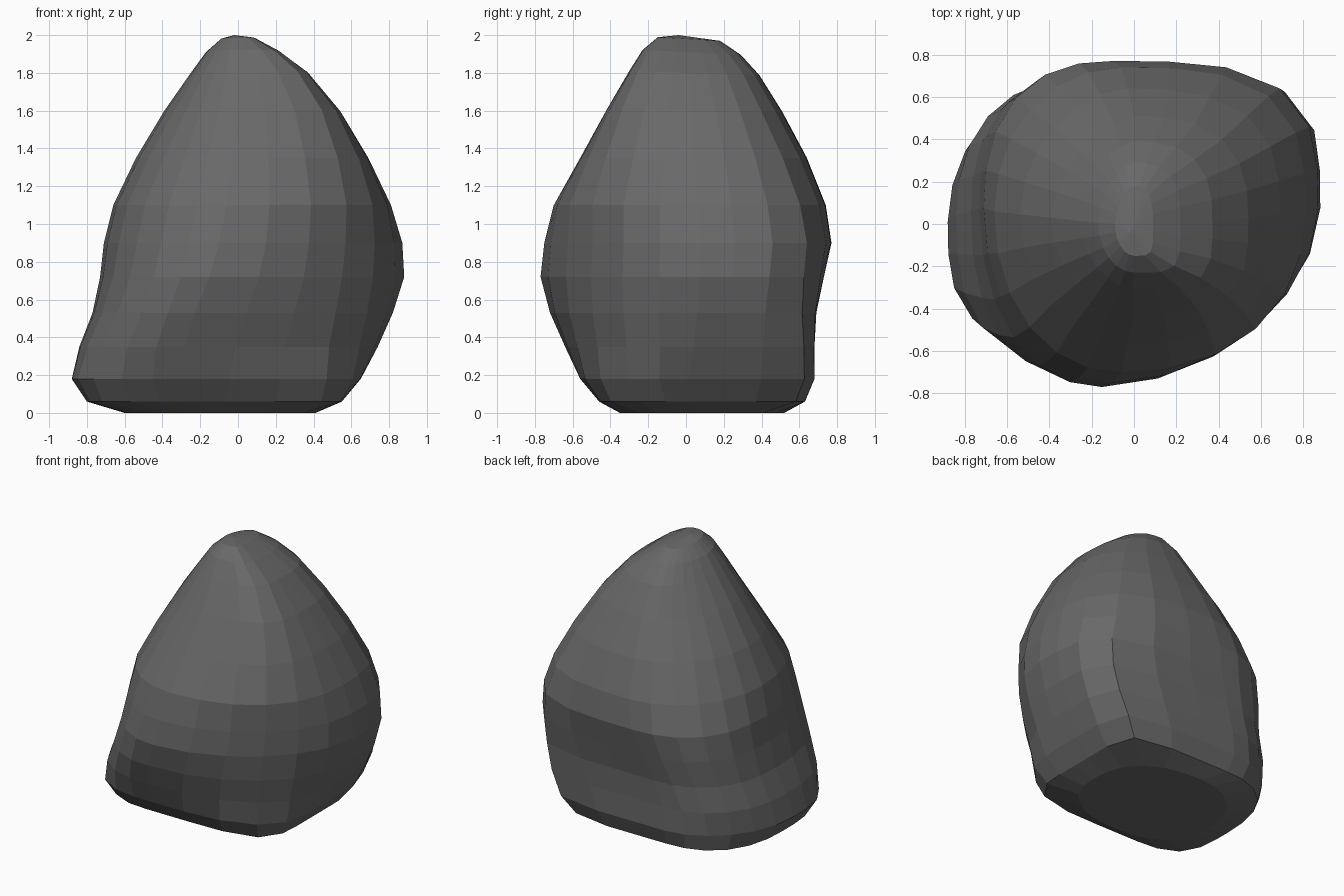
import bpy, bmesh, math

cube = bpy.data.objects.get("Cube")
if cube:
    bpy.data.objects.remove(cube, do_unlink=True)

SEGMENTS = 24

# Outline of the stone at each level: height, x range, y range
LEVELS = [
    (0.01, -0.60, 0.41, -0.35, 0.52),
    (0.06, -0.80, 0.55, -0.46, 0.63),
    (0.18, -0.88, 0.65, -0.56, 0.68),
    (0.35, -0.84, 0.74, -0.64, 0.68),
    (0.53, -0.77, 0.82, -0.72, 0.69),
    (0.72, -0.73, 0.88, -0.77, 0.73),
    (0.90, -0.71, 0.87, -0.75, 0.77),
    (1.10, -0.66, 0.81, -0.70, 0.74),
    (1.35, -0.54, 0.69, -0.56, 0.64),
    (1.60, -0.39, 0.54, -0.42, 0.51),
    (1.80, -0.25, 0.37, -0.30, 0.39),
    (1.91, -0.17, 0.22, -0.23, 0.29),
    (1.98, -0.09, 0.09, -0.15, 0.18),
]

# Character of the cross-section: height, fullness of the four corners
# (back left, back right, front right, front left), centre x, centre y
SHAPES = [
    (0.01, 0.76, 0.72, 0.74, 0.74, -0.15, 0.06),
    (0.06, 0.92, 0.75, 0.84, 0.87, -0.28, 0.02),
    (0.18, 0.92, 0.70, 0.80, 0.81, -0.30, 0.01),
    (0.40, 0.91, 0.74, 0.77, 0.73, -0.28, 0.05),
    (0.80, 0.82, 0.77, 0.71, 0.67, -0.12, 0.08),
    (1.10, 0.80, 0.71, 0.72, 0.73, -0.06, 0.06),
    (1.60, 0.77, 0.66, 0.70, 0.82, 0.00, 0.03),
    (1.98, 0.78, 0.66, 0.70, 0.88, 0.00, 0.00),
]


def shape_at(z):
    """Blend the cross-section character between key heights."""
    for low, high in zip(SHAPES, SHAPES[1:]):
        if z <= high[0]:
            t = (z - low[0]) / (high[0] - low[0])
            return [a + (b - a) * t for a, b in zip(low[1:], high[1:])]


def ring_points(z, x0, x1, y0, y1):
    """Rounded outline whose four quarters fit the given ranges."""
    *corners, cx, cy = shape_at(z)
    for i in range(SEGMENTS):
        angle = math.tau * i / SEGMENTS
        c, s = math.cos(angle), math.sin(angle)
        power = math.log(0.5) / math.log(corners[i * 4 // SEGMENTS])
        r = (abs(c) ** power + abs(s) ** power) ** (-1 / power)
        x = cx + r * c * (x1 - cx if c > 0 else cx - x0)
        y = cy + r * s * (y1 - cy if s > 0 else cy - y0)
        # the crown leans down towards the back
        yield x, y, z - 0.12 * y * max(0, z - 1.5)


# Stone body: stacked rings closed by a flat base and a blunt crown
bm = bmesh.new()
rings = [[bm.verts.new(p) for p in ring_points(*level)] for level in LEVELS]
for low, high in zip(rings, rings[1:]):
    for i in range(SEGMENTS):
        j = (i + 1) % SEGMENTS
        bm.faces.new((low[i], low[j], high[j], high[i]))
bm.faces.new(reversed(rings[0]))
peak = bm.verts.new((-0.02, -0.04, 2))
for i in range(SEGMENTS):
    bm.faces.new((rings[-1][i], rings[-1][(i + 1) % SEGMENTS], peak))
for v in rings[0]:
    v.co.z = 0
bmesh.ops.recalc_face_normals(bm, faces=bm.faces)

mesh = bpy.data.meshes.new("stone")
bm.to_mesh(mesh)
bm.free()
stone = bpy.data.objects.new("stone", mesh)
bpy.context.collection.objects.link(stone)

# Dark grey stone colour
grey = bpy.data.materials.new("dark_grey_stone")
grey.use_nodes = True
color = (0.14, 0.14, 0.14, 1)
grey.diffuse_color = color
grey.node_tree.nodes["Principled BSDF"].inputs["Base Color"].default_value = color
mesh.materials.append(grey)
